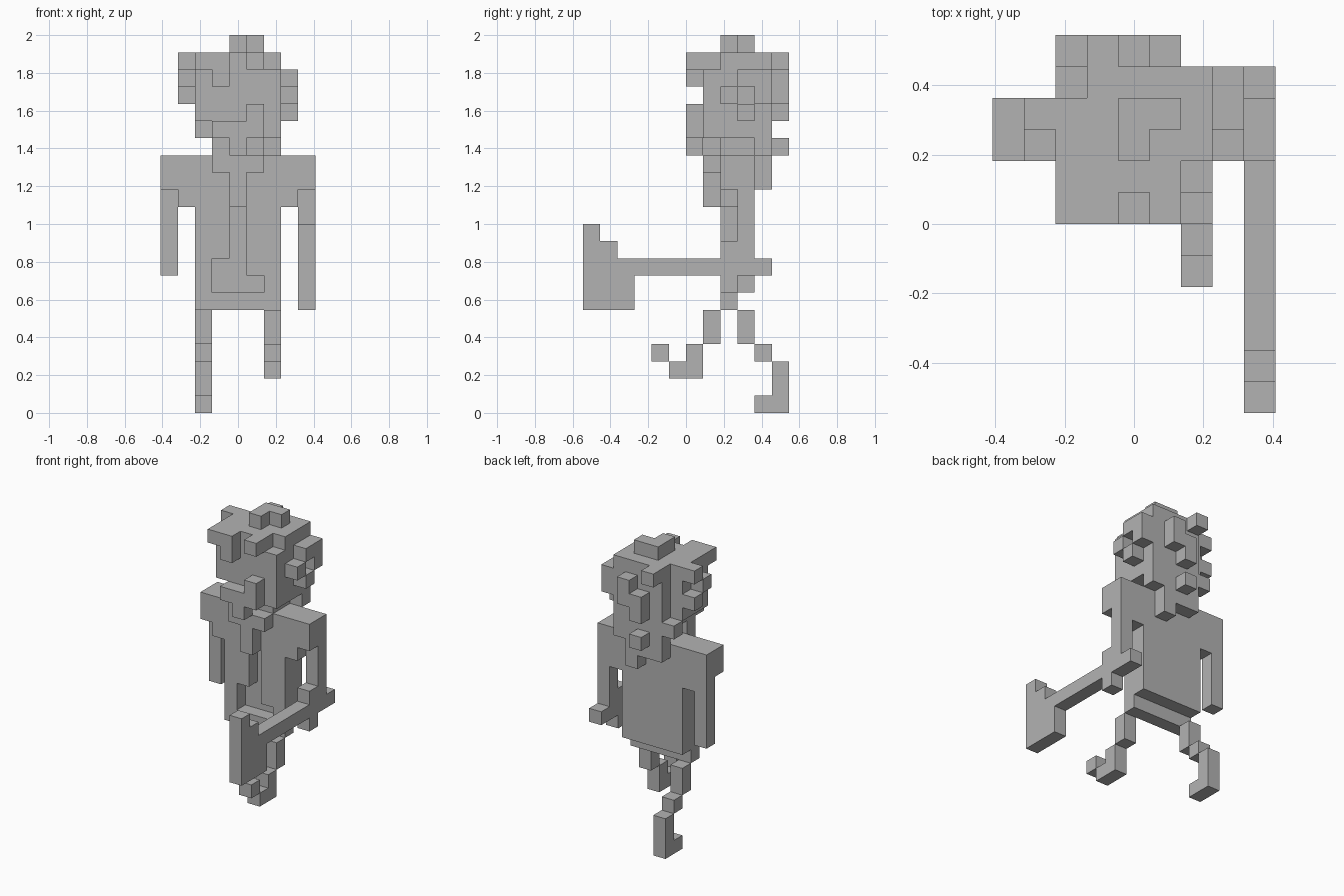
import bpy
import bmesh
import math
from itertools import product
from mathutils import Vector

default_cube = bpy.data.objects.get("Cube")
if default_cube:
    bpy.data.objects.remove(default_cube, do_unlink=True)

BLOCK = 2 / 22                      # edge of one building block
ORIGIN = Vector((-4.5, -6, 0))      # grid corner, in blocks

# One plain colour for the whole figure
grey = bpy.data.materials.new("plain grey")
grey.use_nodes = True
grey.diffuse_color = (0.45, 0.45, 0.45, 1)
shader = next(n for n in grey.node_tree.nodes if n.type == 'BSDF_PRINCIPLED')
shader.inputs["Base Color"].default_value = grey.diffuse_color

parts = {}


def span(value):
    """A single index or an inclusive (first, last) pair."""
    first, last = value if isinstance(value, tuple) else (value, value)
    return range(first, last + 1)


def fill(part, x, y, z):
    parts.setdefault(part, set()).update(product(span(x), span(y), span(z)))


def carve(part, x, y, z):
    parts[part] -= set(product(span(x), span(y), span(z)))


# Coat with an open front and a set-back lower hem
fill("coat", (2, 6), (8, 9), (6, 14))
carve("coat", (2, 6), 9, 6)
carve("coat", 4, 8, (8, 13))
carve("coat", 3, 8, (7, 8))
carve("coat", (4, 5), 8, 7)

# Shoulders and hanging arms, mirrored across the body
for side, mirror in (("right", lambda i: i), ("left", lambda i: 8 - i)):
    fill(side + "_shoulder", mirror(1), (8, 9), (12, 14))
    fill(side + "_shoulder", mirror(0), (8, 9), (13, 14))
    fill(side + "_arm", mirror(0), 9, (8, 12))

# Left hand wrapped around the axe handle
fill("left_hand", 8, 8, 9)
fill("left_hand", 8, 8, 7)
fill("axe_handle", 8, (3, 10), 8)
for depth, top in enumerate((10, 9, 8)):
    fill("axe_blade", 8, depth, (6, top))

# Striding legs: left one lifted forward, right one stretched back
fill("left_leg", 6, 7, (4, 5))
fill("left_leg", 6, 6, (2, 3))
fill("left_foot", 6, 5, 2)
fill("left_foot", 6, 4, 3)
fill("right_leg", 2, 9, (4, 5))
fill("right_leg", 2, 10, 3)
fill("right_leg", 2, 11, (0, 2))
fill("right_foot", 2, 10, 0)

# Head and neck
fill("head", (2, 6), (7, 10), (16, 19))
carve("head", 2, (7, 9), 16)
carve("head", 2, 10, (17, 19))
fill("neck", (4, 5), (8, 9), 15)

# Hair cap, topknot and fringe
fill("hair_cap", (2, 6), (7, 10), 20)
carve("hair_cap", 2, 10, 20)
carve("hair_cap", 6, 7, 20)
fill("topknot", 4, (8, 9), 21)
fill("topknot", 5, 9, 21)
fill("fringe", (2, 3), 6, 20)
fill("fringe", 3, 6, 19)
fill("fringe", 5, 6, 20)

# Curls on both sides of the head
fill("right_curls", 1, 9, 20)
fill("right_curls", 1, 8, 19)
fill("right_curls", 1, 9, 18)
fill("left_curls", 7, (9, 10), 19)
fill("left_curls", 7, 10, 18)
fill("left_curls", 7, 8, 18)
fill("left_curls", 7, 9, 17)

# Curls on the back of the head and locks down the neck
fill("back_curls", 3, 11, 20)
fill("back_curls", 5, 11, (18, 19))
fill("back_curls", 4, 11, (17, 18))
fill("back_curls", 4, 11, 15)
fill("neck_locks", (3, 6), 10, 15)
fill("neck_locks", (3, 5), 10, 14)
fill("neck_locks", 5, 10, 13)

# Nose and beard
fill("nose", 5, 6, 17)
fill("beard", (3, 5), 6, 16)
fill("beard", 4, 6, 15)
fill("beard", 3, 7, 15)
fill("beard", (3, 5), 7, 14)
fill("beard", 4, 7, (12, 13))

occupied = set().union(*parts.values())


def block_face(bm, corner, axis, sign):
    """Square face of one block, wound to point outwards."""
    u, v = Vector(), Vector()
    u[(axis + 1) % 3] = v[(axis + 2) % 3] = 1
    start = Vector(corner)
    if sign > 0:
        start[axis] += 1
    else:
        u, v = v, u
    loop = (start, start + u, start + u + v, start + v)
    bm.faces.new([bm.verts.new((p + ORIGIN) * BLOCK) for p in loop])


def build(name, cells):
    """Join the outer skin of a part's blocks into flat faces."""
    bm = bmesh.new()
    for cell in sorted(cells):
        for axis, sign in product(range(3), (-1, 1)):
            beside = list(cell)
            beside[axis] += sign
            if tuple(beside) not in occupied:
                block_face(bm, cell, axis, sign)
    bmesh.ops.remove_doubles(bm, verts=bm.verts, dist=BLOCK / 100)
    bmesh.ops.dissolve_limit(bm, angle_limit=math.radians(1),
                             verts=bm.verts, edges=bm.edges)
    mesh = bpy.data.meshes.new(name)
    bm.to_mesh(mesh)
    bm.free()
    mesh.materials.append(grey)
    bpy.context.scene.collection.objects.link(bpy.data.objects.new(name, mesh))


for part_name, part_cells in parts.items():
    build(part_name, part_cells)
